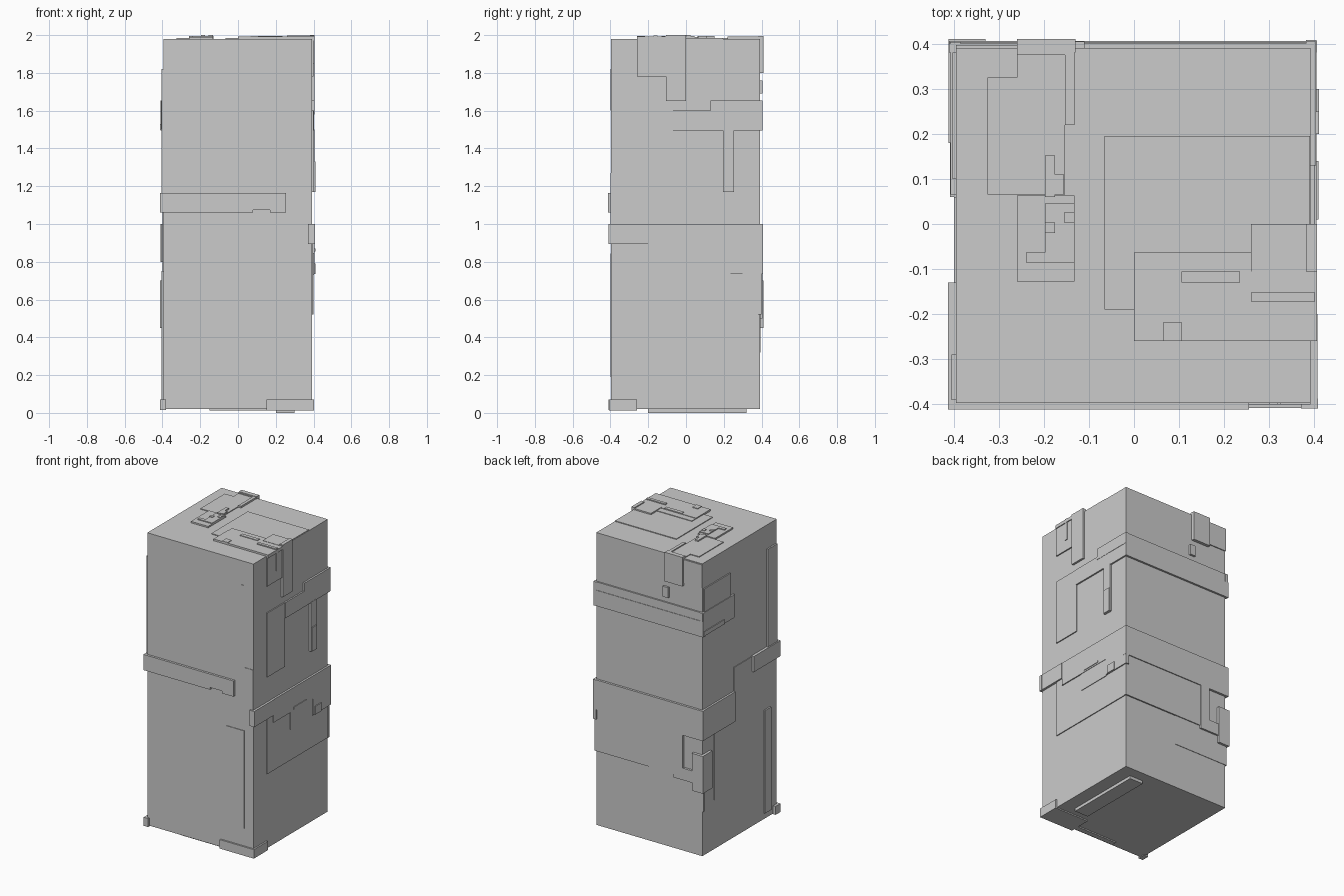
import bpy, bmesh

X0, X1, Y0, Y1, Z0, Z1 = -0.395, 0.392, -0.397, 0.391, 0.02, 1.98


def box(bm, lo, hi):
    vs = bmesh.ops.create_cube(bm, size=1)["verts"]
    for v in vs:
        for i in range(3):
            v.co[i] = lo[i] if v.co[i] < 0 else hi[i]


def build(name, boxes):
    bm = bmesh.new()
    for lo, hi in boxes:
        box(bm, lo, hi)
    me = bpy.data.meshes.new(name)
    bm.to_mesh(me)
    bm.free()
    ob = bpy.data.objects.new(name, me)
    bpy.context.collection.objects.link(ob)


def panels(name, face, rects):
    """Plates standing h proud of one face: (u0, u1, v0, v1, h)."""
    d, out = 0.01, []
    for a, b, c, e, h in rects:
        out.append({
            "front": ((a, Y0 - h, c), (b, Y0 + d, e)),
            "back": ((a, Y1 - d, c), (b, Y1 + h, e)),
            "left": ((X0 - h, a, c), (X0 + d, b, e)),
            "right": ((X1 - d, a, c), (X1 + h, b, e)),
            "top": ((a, c, Z1 - d), (b, e, Z1 + h)),
            "bottom": ((a, c, Z0 - h), (b, e, Z0 + d)),
        }[face])
    build(name, out)


# Tall core block
build("tower_core", [((X0, Y0, Z0), (X1, Y1, Z1))])

# Front: waist band, inset door plate, corner shoes, thin strips
panels("front_waist_band", "front", [
    (-0.413, 0.08, 1.06, 1.165, 0.015), (0.08, 0.17, 1.075, 1.165, 0.015),
    (0.17, 0.255, 1.06, 1.165, 0.015)])
panels("front_door_plate", "front", [(0.19, 0.325, 0.19, 0.845, 0.004)])
panels("front_edge_strips", "front", [
    (0.325, X1, 1.0, 1.27, 0.003), (0.30, 0.32, 1.6, 1.82, 0.004),
    (0.37, 0.408, 0.895, 1.0, 0.012)])
build("right_corner_shoe", [((0.15, -0.408, 0.012), (0.403, -0.26, 0.072))])
build("left_corner_shoe", [((-0.413, -0.41, 0.015), (-0.38, -0.36, 0.072))])

# Right side: lower panel, stepped belt, upper L panel and drop strip
panels("right_lower_panel", "right", [(-0.26, 0.40, 0.52, 0.9, 0.006)])
panels("right_belt", "right", [
    (-0.408, -0.20, 0.895, 1.0, 0.015), (-0.20, 0.215, 0.845, 1.0, 0.013),
    (0.215, 0.408, 0.735, 1.0, 0.013)])
panels("right_belt_details", "right", [
    (-0.02, 0.215, 0.73, 0.845, 0.010), (0.235, 0.30, 0.735, 0.79, 0.019),
    (0.01, 0.14, 0.855, 0.87, 0.017)])
panels("right_upper_panel", "right", [
    (-0.26, -0.07, 1.17, 1.6, 0.007), (-0.07, 0.405, 1.495, 1.6, 0.010),
    (0.13, 0.405, 1.58, 1.655, 0.012)])
panels("right_hanging_plate", "right", [
    (0.195, 0.255, 1.17, 1.5, 0.012), (0.20, 0.25, 1.17, 1.33, 0.018)])
panels("right_top_drop", "right", [
    (-0.26, -0.105, 1.78, 1.99, 0.008), (-0.105, 0.0, 1.65, 2.0, 0.014),
    (-0.17, -0.15, 1.85, 1.995, 0.012)])

# Back: upper band, deep lower belt, latch cluster and top drop
panels("back_upper_band", "back", [
    (-0.41, 0.402, 1.495, 1.60, 0.013), (-0.41, 0.402, 1.60, 1.655, 0.010)])
panels("back_lower_belt", "back", [
    (-0.41, 0.406, 0.80, 1.0, 0.015), (-0.20, 0.40, 0.52, 0.80, 0.009)])
panels("back_latch", "back", [
    (-0.405, -0.33, 0.45, 0.70, 0.019), (-0.33, -0.26, 0.50, 0.58, 0.015),
    (-0.26, -0.19, 0.50, 0.80, 0.015), (-0.405, 0.0, 0.32, 0.55, 0.003)])
panels("back_top_drop", "back", [
    (-0.26, -0.13, 1.80, 1.995, 0.020), (-0.395, -0.26, 1.82, 1.975, 0.006),
    (-0.15, -0.11, 1.69, 1.76, 0.014)])

# Left: wrapped bands, long panel and edge rails
panels("left_upper_band", "left", [
    (0.065, 0.404, 1.50, 1.655, 0.012), (0.10, 0.38, 1.56, 1.81, 0.008),
    (0.18, 0.40, 1.50, 1.53, 0.017)])
panels("left_lower_belt", "left", [
    (0.06, 0.406, 0.80, 1.0, 0.013), (0.31, 0.41, 0.45, 0.70, 0.017)])
panels("left_waist_band", "left", [
    (-0.412, -0.13, 1.06, 1.165, 0.018)])
panels("left_long_panel", "left", [
    (-0.14, 0.27, 0.35, 0.82, 0.004), (-0.14, 0.06, 0.82, 1.16, 0.004)])
panels("left_edge_rails", "left", [
    (-0.39, -0.29, 1.165, 1.82, 0.010), (-0.325, -0.26, 0.06, 0.75, 0.010)])

# Top: right-hand stepped plates
panels("top_right_plates", "top", [
    (-0.065, 0.39, -0.19, 0.195, 0.005), (0.0, 0.406, -0.26, -0.105, 0.012),
    (0.0, 0.26, -0.11, -0.063, 0.009), (0.26, 0.406, -0.11, 0.0, 0.014)])
panels("top_right_details", "top", [
    (0.26, 0.402, -0.172, -0.152, 0.019), (0.065, 0.105, -0.26, -0.217, 0.016),
    (0.105, 0.235, -0.13, -0.105, 0.016)])

# Top: left-hand plates with small fittings
panels("top_left_plates", "top", [
    (-0.325, -0.26, 0.065, 0.325, 0.005), (-0.26, -0.153, 0.065, 0.375, 0.005),
    (-0.153, -0.132, 0.22, 0.41, 0.012), (-0.26, -0.153, 0.375, 0.41, 0.012),
    (-0.26, -0.132, -0.128, 0.063, 0.010)])
panels("top_left_fittings", "top", [
    (-0.197, -0.132, -0.085, 0.045, 0.016), (-0.24, -0.197, -0.085, -0.063, 0.016),
    (-0.197, -0.175, 0.06, 0.152, 0.014), (-0.175, -0.155, 0.065, 0.11, 0.014),
    (-0.197, -0.175, -0.02, 0.003, 0.02), (-0.155, -0.132, 0.003, 0.025, 0.02)])

# Underside rails
panels("bottom_rails", "bottom", [
    (0.20, 0.30, -0.20, 0.32, 0.02), (-0.15, 0.32, -0.385, -0.35, 0.008)])
